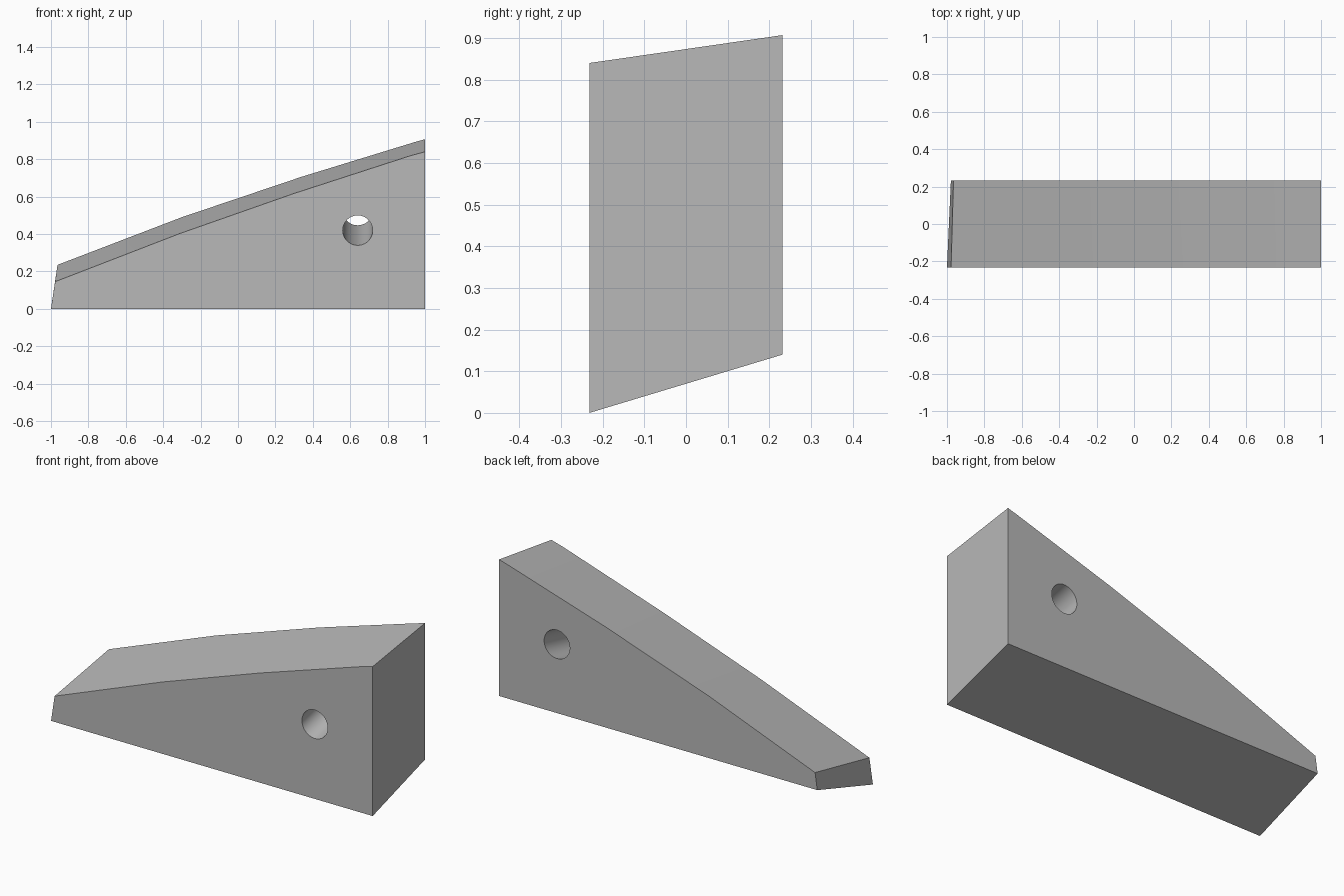
import bpy, bmesh, math

cube = bpy.data.objects.get("Cube")
if cube:
    bpy.data.objects.remove(cube, do_unlink=True)

grey = bpy.data.materials.new("plain_grey")
grey.use_nodes = True
colour = (0.48, 0.48, 0.48, 1)
grey.diffuse_color = colour
grey.node_tree.nodes["Principled BSDF"].inputs["Base Color"].default_value = colour


def loft(name, front, back, y):
    """Closed solid between two matching (x, z) outlines at -y and +y."""
    bm = bmesh.new()
    a = [bm.verts.new((x, -y, z)) for x, z in front]
    b = [bm.verts.new((x, y, z)) for x, z in back]
    bm.faces.new(a)
    bm.faces.new(b[::-1])
    n = len(a)
    for i in range(n):
        j = (i + 1) % n
        bm.faces.new((a[j], a[i], b[i], b[j]))
    bmesh.ops.recalc_face_normals(bm, faces=bm.faces[:])
    mesh = bpy.data.meshes.new(name)
    bm.to_mesh(mesh)
    bm.free()
    mesh.materials.append(grey)
    obj = bpy.data.objects.new(name, mesh)
    bpy.context.collection.objects.link(obj)
    return obj


def circle(cx, cz, r, n=48):
    return [(cx + r * math.cos(math.tau * i / n), cz + r * math.sin(math.tau * i / n))
            for i in range(n)]


# Wedge body: sloping underside, gently arched top, leaning narrow end
front = [(-1, 0), (1, 0), (1, 0.84), (0.92, 0.818), (0.3, 0.617), (-0.31, 0.403), (-0.978, 0.145)]
back = [(-0.979, 0.14), (1, 0.14), (1, 0.907), (0.94, 0.89), (0.34, 0.706), (-0.3, 0.49), (-0.965, 0.235)]
half = 0.232
wedge = loft("wedge_body", front, back, half)

# Slanted bore through the thick end, continued past both faces
reach = 1.3
mid, shift, radius = 0.473, 0.0535, 0.08
cutter = loft("bore_cutter", circle(0.64, mid - shift * reach, radius),
              circle(0.64, mid + shift * reach, radius), half * reach)
cutter.hide_render = True

bore = wedge.modifiers.new("bore", 'BOOLEAN')
bore.operation = 'DIFFERENCE'
bore.solver = 'EXACT'
bore.object = cutter
bpy.ops.object.select_all(action='DESELECT')
bpy.context.view_layer.objects.active = wedge
wedge.select_set(True)
bpy.ops.object.modifier_apply(modifier=bore.name)
bpy.data.objects.remove(cutter, do_unlink=True)
bpy.ops.object.shade_smooth_by_angle(angle=math.radians(30))
